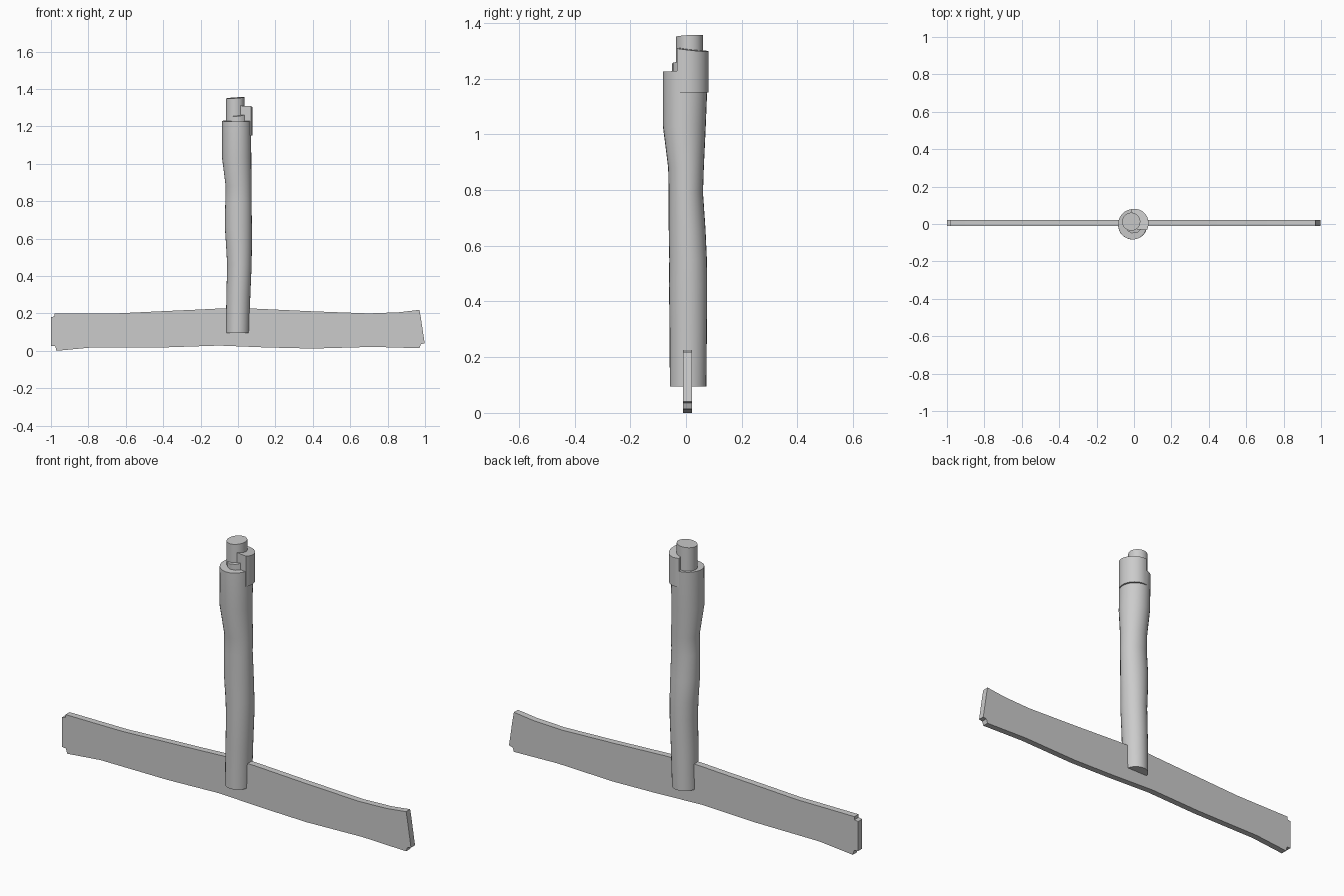
import bpy, bmesh, math

if "Cube" in bpy.data.objects:
    bpy.data.objects.remove(bpy.data.objects["Cube"])


def finish(bm, name, angle=40):
    bmesh.ops.recalc_face_normals(bm, faces=bm.faces[:])
    me = bpy.data.meshes.new(name)
    bm.to_mesh(me)
    bm.free()
    ob = bpy.data.objects.new(name, me)
    bpy.context.collection.objects.link(ob)
    bpy.ops.object.select_all(action='DESELECT')
    bpy.context.view_layer.objects.active = ob
    ob.select_set(True)
    bpy.ops.object.shade_smooth_by_angle(angle=math.radians(angle))
    return ob


def loft(name, rings):
    """Skin a closed stack of equal-length rings and cap both ends."""
    bm = bmesh.new()
    rows = [[bm.verts.new(p) for p in ring] for ring in rings]
    n = len(rows[0])
    for a, b in zip(rows, rows[1:]):
        for i in range(n):
            j = (i + 1) % n
            bm.faces.new((a[i], a[j], b[j], b[i]))
    bm.faces.new(rows[0][::-1])
    bm.faces.new(rows[-1])
    return finish(bm, name)


def oval(z, x0, x1, y0, y1, tx=0, ty=0, n=28):
    """Ring from its x and y limits, optionally tilted."""
    pts = []
    for i in range(n):
        a = math.tau * i / n
        x = (x0 + x1) / 2 + (x1 - x0) / 2 * math.cos(a)
        y = (y0 + y1) / 2 + (y1 - y0) / 2 * math.sin(a)
        pts.append((x, y, z + tx * x + ty * y))
    return pts


def wedge(name, outline, z0, z1, tx=0, ty=0):
    """Vertical splinter with a slanted top."""
    return loft(name, [[(x, y, z0) for x, y in outline],
                       [(x, y, z1 + tx * x + ty * y) for x, y in outline]])


# Gnarled post trunk: height, x limits, y limits
loft("post_trunk", [oval(*r) for r in [
    (0.095, -0.065, 0.060, -0.058, 0.073),
    (0.30, -0.062, 0.066, -0.059, 0.075),
    (0.46, -0.058, 0.073, -0.061, 0.076),
    (0.55, -0.063, 0.074, -0.060, 0.075),
    (0.66, -0.070, 0.074, -0.062, 0.070),
    (0.79, -0.068, 0.073, -0.062, 0.061),
    (0.88, -0.066, 0.072, -0.064, 0.064),
    (1.03, -0.085, 0.071, -0.083, 0.071),
    (1.229, -0.085, 0.070, -0.083, 0.079, 0, 0.05)]])

# Inner core standing above the broken top
loft("post_core", [oval(1.0, -0.064, 0.034, -0.036, 0.061),
                   oval(1.353, -0.064, 0.034, -0.036, 0.061, 0.07, 0.05)])

# Broken outer layer on the right and back
arc = [math.radians(-28 + 132 * i / 12) for i in range(13)]
outer = [(0.004 + 0.074 * math.cos(a), 0.004 + 0.077 * math.sin(a)) for a in arc]
wedge("post_splinter", outer + [(-0.010, 0.05), (0.010, 0.01), (0.014, -0.028)],
      1.15, 1.308, -0.06, -0.12)

# Small splinter at the front
wedge("small_splinter", [(-0.036, -0.036), (-0.012, -0.050), (0.018, -0.046),
                         (0.036, -0.030), (0.02, -0.01), (-0.03, -0.01)],
      1.18, 1.262, 0.1, 0.15)

# Wavy rail plank with notched ends
top = [(-0.98, 0.20), (-0.65, 0.20), (-0.40, 0.212), (-0.22, 0.220), (-0.08, 0.227),
       (0.10, 0.225), (0.40, 0.211), (0.70, 0.20), (0.86, 0.206), (0.97, 0.219)]
right_end = [(0.977, 0.18), (0.998, 0.04), (0.978, 0.036)]
bottom = [(0.97, 0.014), (0.72, 0.021), (0.40, 0.012), (0.15, 0.018), (-0.10, 0.028),
          (-0.40, 0.018), (-0.78, 0.018), (-0.97, 0.0)]
left_end = [(-0.978, 0.025), (-1.0, 0.027), (-1.0, 0.18), (-0.98, 0.184)]
outline = top + right_end + bottom + left_end
loft("rail_plank", [[(x, y, z) for x, z in outline] for y in (-0.011, 0.022)])
